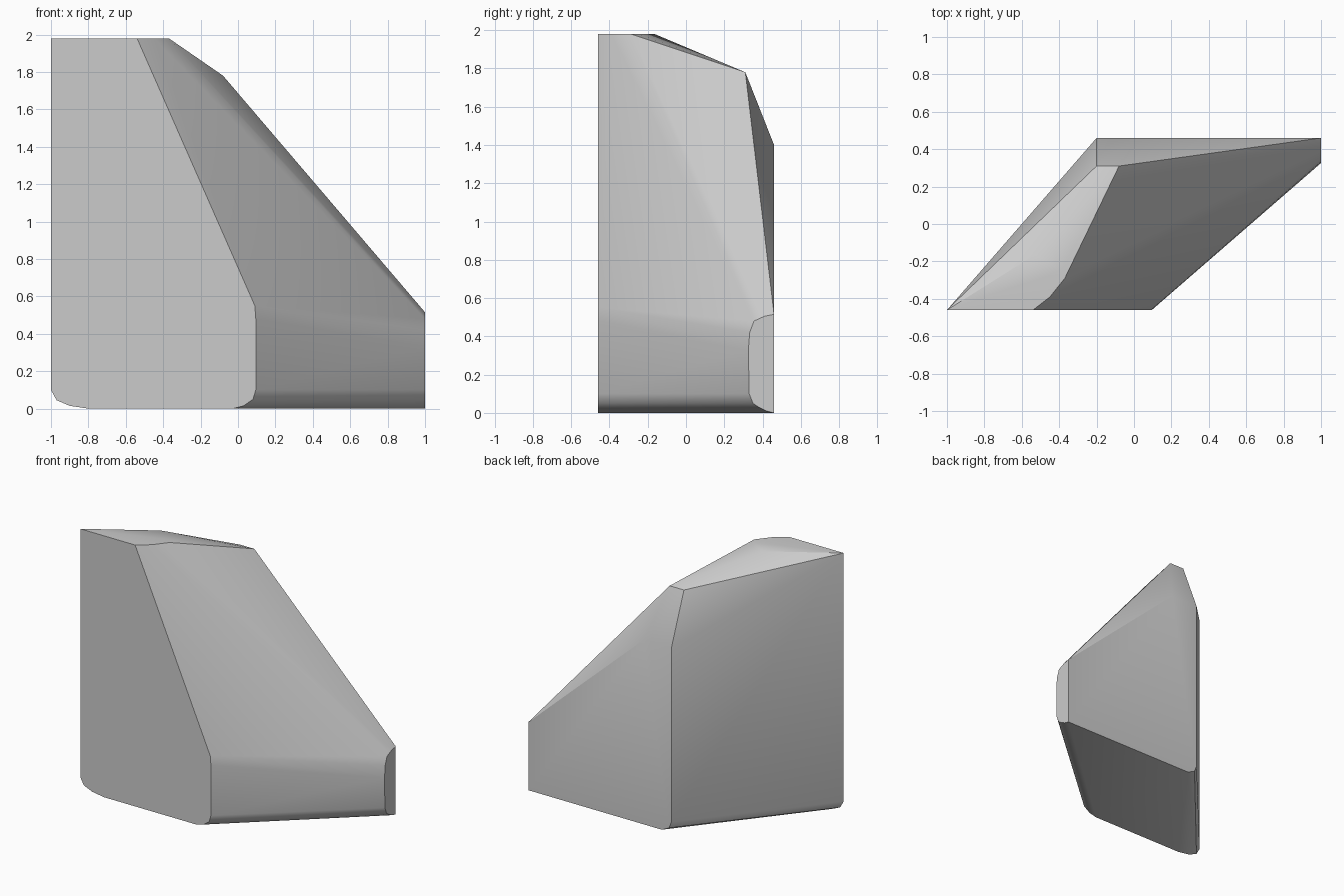
import bpy
import bmesh
import math

old = bpy.data.objects.get("Cube")
if old:
    bpy.data.objects.remove(old, do_unlink=True)

FRONT, BACK, TOP, END = -0.46, 0.46, 1.98, 1.0

# Flat front panel outline (x, z) with softened lower corners
front_outline = [(-1, TOP), (-0.54, TOP), (0.09, 0.55), (0.095, 0.48), (0.095, 0.1),
                 (0.08, 0.05), (0.03, 0.015), (-0.03, 0), (-0.8, 0),
                 (-0.9, 0.015), (-0.97, 0.045), (-1, 0.1)]

# Flat back panel outline (x, z)
back_outline = [(-0.2, 1.4), (0.03, 1.4), (END, 0.515), (END, 0),
                (-0.12, 0), (-0.18, 0.03), (-0.2, 0.08)]

# Narrow end panel outline (y, z)
end_outline = [(0.41, 0.505), (0.355, 0.48), (0.333, 0.42), (0.326, 0.33),
               (0.33, 0.1), (0.35, 0.05), (0.38, 0.03), (0.42, 0.01)]

# Level top facet (x, y) and the short ridge behind it
top_outline = [(-0.45, -0.39), (-0.37, -0.29), (-0.39, -0.25), (-0.53, -0.165)]
ridge = [(-0.2, 0.31, 1.78), (-0.08, 0.31, 1.78)]

points = [(x, FRONT, z) for x, z in front_outline]
points += [(x, BACK, z) for x, z in back_outline]
points += [(END, y, z) for y, z in end_outline]
points += [(x, y, TOP) for x, y in top_outline]
points += ridge

# Wrap the outlines in one faceted solid
bm = bmesh.new()
for p in points:
    bm.verts.new(p)
hull = bmesh.ops.convex_hull(bm, input=bm.verts[:])
loose = [v for v in bm.verts if not v.link_faces]
bmesh.ops.delete(bm, geom=loose, context='VERTS')
bmesh.ops.dissolve_limit(bm, angle_limit=math.radians(0.5),
                         verts=bm.verts[:], edges=bm.edges[:])
bmesh.ops.recalc_face_normals(bm, faces=bm.faces[:])
mesh = bpy.data.meshes.new("wedge_block")
bm.to_mesh(mesh)
bm.free()
block = bpy.data.objects.new("wedge_block", mesh)
bpy.context.collection.objects.link(block)

# Single plain grey
grey = bpy.data.materials.new("plain_grey")
grey.use_nodes = True
colour = (0.6, 0.6, 0.6, 1)
grey.diffuse_color = colour
grey.node_tree.nodes["Principled BSDF"].inputs["Base Color"].default_value = colour
mesh.materials.append(grey)

# Smooth over the soft bends, keep the hard edges
bpy.ops.object.select_all(action='DESELECT')
block.select_set(True)
bpy.context.view_layer.objects.active = block
bpy.ops.object.shade_smooth_by_angle(angle=math.radians(32))
